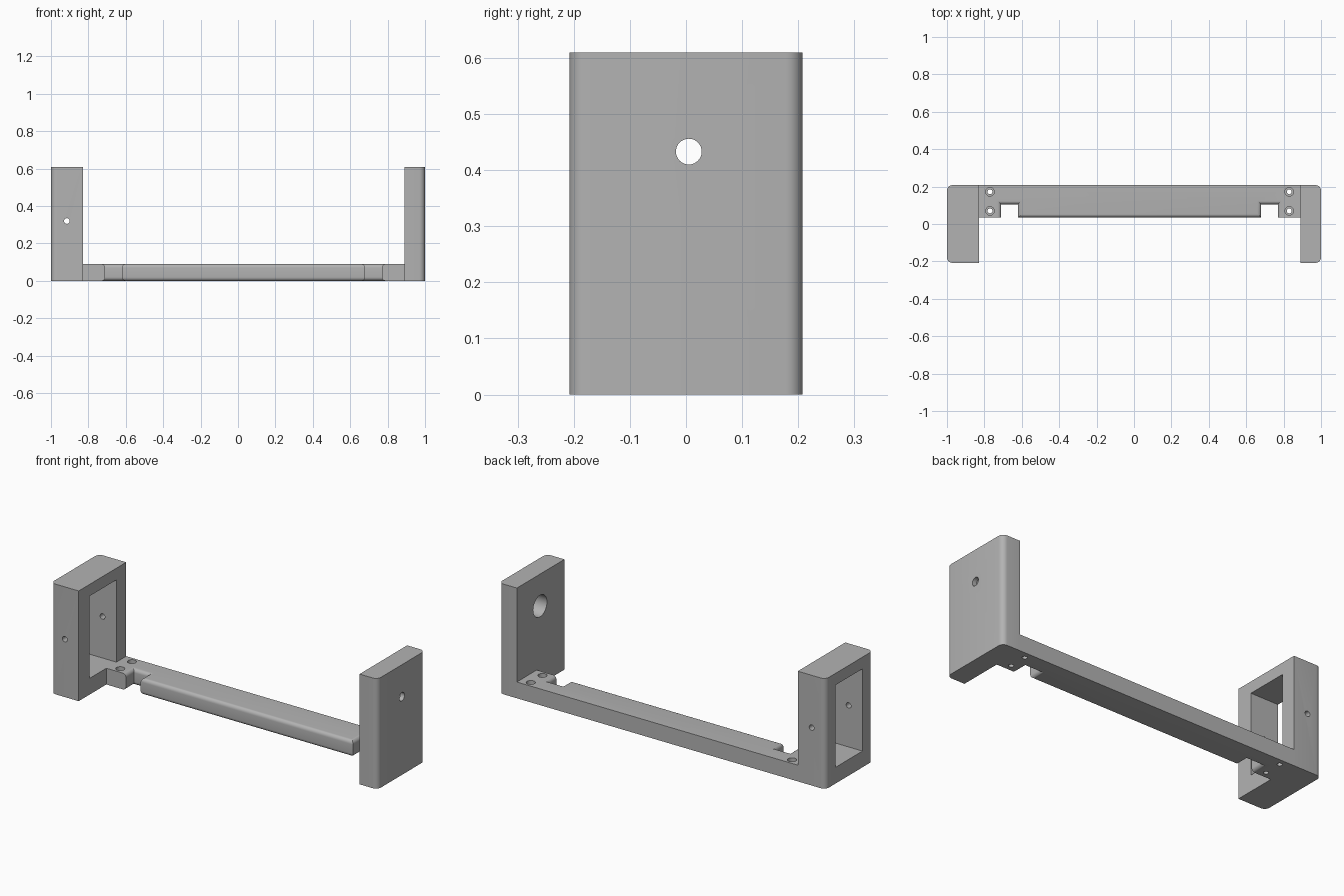
import bpy, bmesh, math
from mathutils import Matrix, Vector

cube = bpy.data.objects.get("Cube")
if cube:
    bpy.data.objects.remove(cube, do_unlink=True)

grey = bpy.data.materials.new("plain grey")
grey.use_nodes = True
colour = (0.45, 0.45, 0.45, 1)
grey.diffuse_color = colour
grey.node_tree.nodes["Principled BSDF"].inputs["Base Color"].default_value = colour

HALF_Y, HEIGHT, BAR_TOP = 0.208, 0.61, 0.09
FRAME_IN, PLATE_IN = -0.83, 0.89


def to_object(bm, name):
    bmesh.ops.recalc_face_normals(bm, faces=bm.faces[:])
    mesh = bpy.data.meshes.new(name)
    bm.to_mesh(mesh)
    bm.free()
    mesh.materials.append(grey)
    obj = bpy.data.objects.new(name, mesh)
    bpy.context.collection.objects.link(obj)
    return obj


def prism(outline, top):
    """Upright solid over a plan outline, standing on the ground."""
    bm = bmesh.new()
    base = bm.faces.new([bm.verts.new((x, y, 0)) for x, y in outline])
    new = bmesh.ops.extrude_face_region(bm, geom=[base])["geom"]
    up = [v for v in new if isinstance(v, bmesh.types.BMVert)]
    bmesh.ops.translate(bm, verts=up, vec=(0, 0, top))
    return bm


def round_edges(bm, rule, radius, segments=6):
    edges = [e for e in bm.edges if rule(e.verts[0].co, e.verts[1].co)]
    bmesh.ops.bevel(bm, geom=edges, offset=radius, segments=segments,
                    profile=0.5, affect='EDGES')


def box_cutter(low, high):
    low, high = Vector(low), Vector(high)
    bm = bmesh.new()
    bmesh.ops.create_cube(bm, size=1)
    bmesh.ops.scale(bm, verts=bm.verts, vec=high - low)
    bmesh.ops.translate(bm, verts=bm.verts, vec=(low + high) / 2)
    return to_object(bm, "cutter")


def drill(centre, axis, radius, length):
    turn = Vector((0, 0, 1)).rotation_difference(Vector(axis)).to_matrix().to_4x4()
    bm = bmesh.new()
    bmesh.ops.create_cone(bm, cap_ends=True, segments=32, radius1=radius,
                          radius2=radius, depth=length,
                          matrix=Matrix.Translation(centre) @ turn)
    return to_object(bm, "cutter")


def cut(obj, cutters):
    bpy.context.view_layer.objects.active = obj
    for cutter in cutters:
        mod = obj.modifiers.new("cut", 'BOOLEAN')
        mod.operation, mod.solver, mod.object = 'DIFFERENCE', 'EXACT', cutter
        bpy.ops.object.modifier_apply(modifier=mod.name)
        bpy.data.objects.remove(cutter, do_unlink=True)


def smooth(obj):
    bpy.ops.object.select_all(action='DESELECT')
    obj.select_set(True)
    bpy.context.view_layer.objects.active = obj
    bpy.ops.object.shade_smooth_by_angle(angle=math.radians(30))


def upright(name, inner, outer):
    """End block with its two outer upright edges rounded."""
    bm = prism([(inner, -HALF_Y), (outer, -HALF_Y), (outer, HALF_Y), (inner, HALF_Y)], HEIGHT)
    round_edges(bm, lambda a, b: abs(a.x - outer) < 1e-4 and abs(b.x - outer) < 1e-4
                and abs(a.z - b.z) > 0.1, 0.03)
    return to_object(bm, name)


# Open frame with a window and a cross hole through both side bars
frame = upright("open_end_frame", FRAME_IN, -1)
cut(frame, [box_cutter((-1.1, -0.115, BAR_TOP), (-0.7, 0.122, 0.545)),
            drill((-0.915, 0, 0.32), (0, 1, 0), 0.015, 1)])

# Solid end plate with a small hole and a wide recess on the inside
plate = upright("end_plate", PLATE_IN, 1)
cut(plate, [drill((0.95, 0.005, 0.433), (1, 0, 0), 0.023, 0.4),
            drill((PLATE_IN, 0.005, 0.433), (1, 0, 0), 0.06, 0.17)])

# Connecting bar with two notches
FRONT, NOTCH = 0.034, 0.105
NOTCHES = [(-0.71, -0.62), (0.68, 0.77)]
outline = [(FRAME_IN, FRONT)]
for x0, x1 in NOTCHES:
    outline += [(x0, FRONT), (x0, NOTCH), (x1, NOTCH), (x1, FRONT)]
outline += [(PLATE_IN, FRONT), (PLATE_IN, HALF_Y), (FRAME_IN, HALF_Y)]
bm = prism(outline, BAR_TOP)
left, right = NOTCHES[0][0] - 0.01, NOTCHES[1][1] + 0.01
round_edges(bm, lambda a, b: abs(a.z - b.z) < 1e-4
            and all(left < v.x < right and v.y < 0.15 for v in (a, b)), 0.02)
bar = to_object(bm, "connecting_bar")

# Counterbored screw holes at both ends of the bar
for x in (-0.77, 0.83):
    for y in (0.07, 0.172):
        cut(bar, [drill((x, y, 0), (0, 0, 1), 0.013, 0.4),
                  drill((x, y, BAR_TOP), (0, 0, 1), 0.023, 0.07)])

for part in (frame, plate, bar):
    smooth(part)
